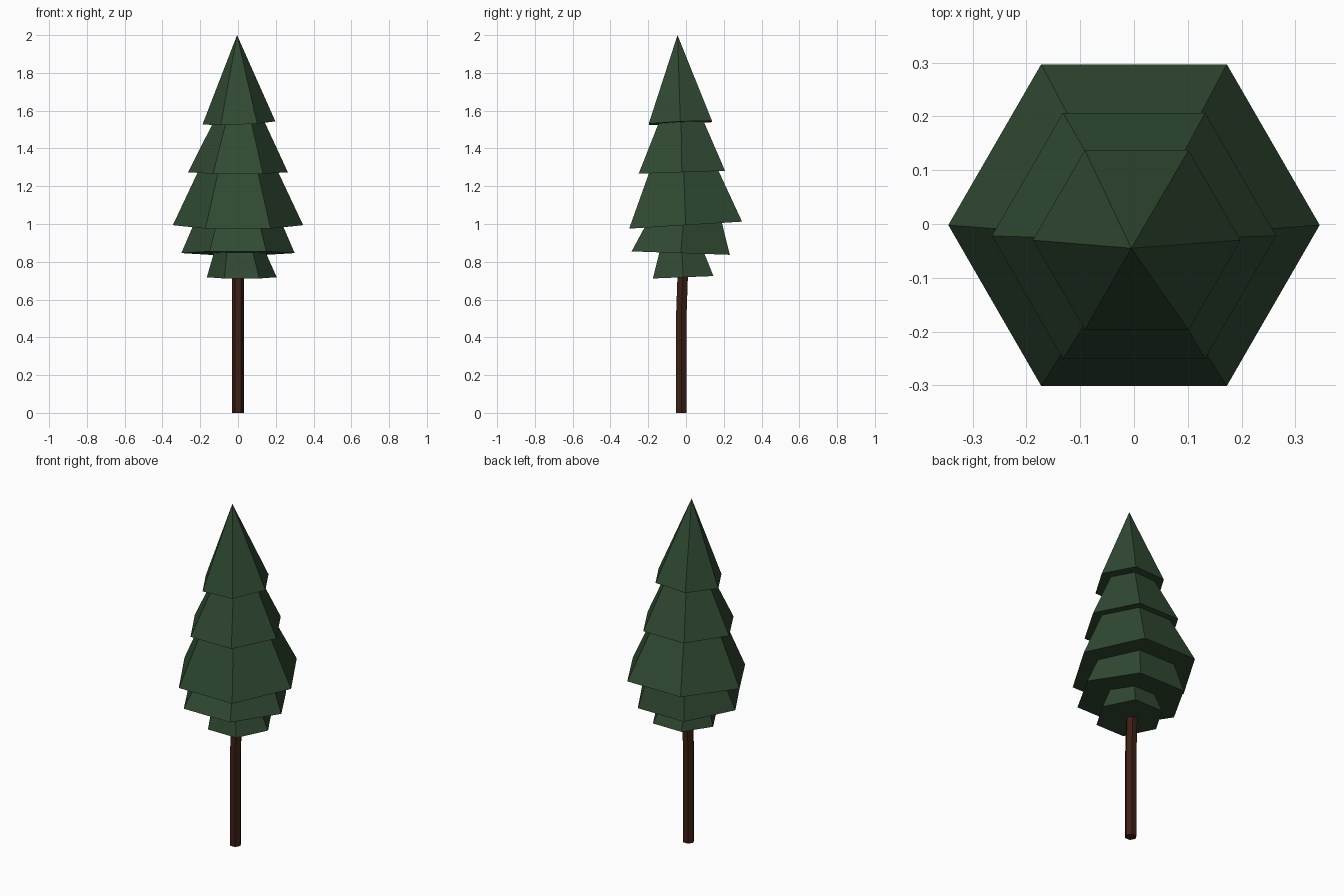
import bpy, bmesh, math

if "Cube" in bpy.data.objects:
    bpy.data.objects.remove(bpy.data.objects["Cube"])


def material(name, color):
    m = bpy.data.materials.new(name)
    m.diffuse_color = (*color, 1)
    m.use_nodes = True
    m.node_tree.nodes["Principled BSDF"].inputs["Base Color"].default_value = m.diffuse_color
    return m


def ring(bm, cx, cy, z, r, tilt_x=0.0, tilt_y=0.0):
    # Hexagon with corners on the x axis; tilts are z rise per unit of x / y
    verts = []
    for i in range(6):
        a = i * math.pi / 3
        dx, dy = r * math.cos(a), r * math.sin(a)
        verts.append(bm.verts.new((cx + dx, cy + dy, z + dx * tilt_x + dy * tilt_y)))
    return verts


def bridge(bm, a, b):
    for i in range(6):
        j = (i + 1) % 6
        bm.faces.new((a[i], a[j], b[j], b[i]))


def finish(bm, name, mat):
    bmesh.ops.recalc_face_normals(bm, faces=bm.faces[:])
    mesh = bpy.data.meshes.new(name)
    bm.to_mesh(mesh)
    bm.free()
    mesh.materials.append(mat)
    bpy.context.collection.objects.link(bpy.data.objects.new(name, mesh))


green = material("needles", (0.030, 0.068, 0.032))
brown = material("bark", (0.045, 0.014, 0.007))

# Trunk with a slight bend, running up inside the foliage
bm = bmesh.new()
rings = [ring(bm, 0.001, y, z, 0.032) for y, z in ((-0.025, 0), (-0.025, 0.51), (-0.017, 0.74))]
for a, b in zip(rings, rings[1:]):
    bridge(bm, a, b)
bm.faces.new(rings[0])
bm.faces.new(rings[-1])
finish(bm, "trunk", brown)

# Foliage tiers, top down: skirt x, y, z, radius, tilt x, tilt y, radius of next tier's top
tiers = [
    (0.005, -0.030, 1.535, 0.193, 0.042, 0.048, 0.138),
    (0.000, -0.022, 1.274, 0.264, 0.000, 0.035, 0.213),
    (0.000, -0.002, 0.994, 0.345, 0.000, 0.062, 0.237),
    (0.000, -0.028, 0.846, 0.300, 0.000, -0.035, 0.138),
    (0.020, -0.015, 0.718, 0.185, 0.000, 0.040, 0),
]
bm = bmesh.new()
tip = bm.verts.new((-0.005, -0.045, 2.0))
inner = None
for k, (cx, cy, z, r, tx, ty, r_in) in enumerate(tiers):
    outer = ring(bm, cx, cy, z, r, tx, ty)
    if inner:
        bridge(bm, inner, outer)
    else:
        for i in range(6):
            bm.faces.new((tip, outer[i], outer[(i + 1) % 6]))
    if r_in:
        nx, ny = tiers[k + 1][:2]
        ix, iy = (cx + nx) / 2, (cy + ny) / 2
        zi = z + (ix - cx) * tx + (iy - cy) * ty
        inner = ring(bm, ix, iy, zi, r_in, tx, ty)
        bridge(bm, outer, inner)
    else:
        bm.faces.new(outer)
finish(bm, "foliage", green)
